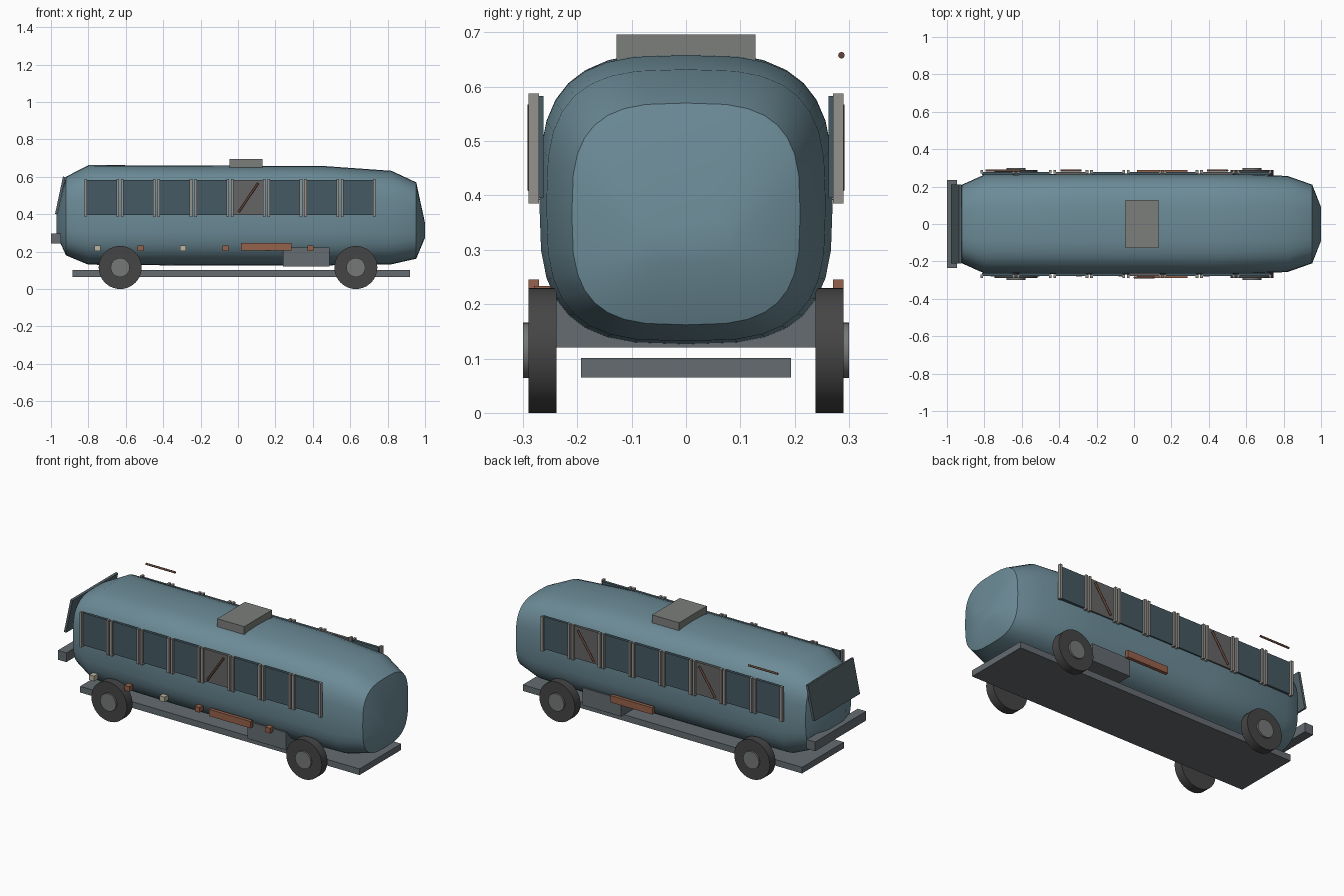
import bpy, bmesh, math
from mathutils import Matrix

if "Cube" in bpy.data.objects:
    bpy.data.objects.remove(bpy.data.objects["Cube"])


def mat(name, r, g, b):
    m = bpy.data.materials.new(name)
    m.diffuse_color = (r, g, b, 1)
    m.use_nodes = True
    m.node_tree.nodes["Principled BSDF"].inputs["Base Color"].default_value = m.diffuse_color
    return m


PAINT = mat("blue_paint", 0.15, 0.26, 0.31)
GLASS = mat("dark_glass", 0.06, 0.10, 0.125)
TRIM = mat("trim_metal", 0.30, 0.29, 0.27)
BOARD = mat("board_grey", 0.13, 0.13, 0.13)
RUST = mat("rust", 0.30, 0.12, 0.07)
BAR = mat("dark_rust", 0.13, 0.06, 0.04)
CREAM = mat("cream", 0.50, 0.46, 0.36)
FRAME = mat("frame_grey", 0.13, 0.15, 0.165)
ROOF = mat("roof_grey", 0.20, 0.21, 0.20)
TYRE = mat("tyre_rubber", 0.06, 0.06, 0.06)
HUB = mat("hub_metal", 0.18, 0.19, 0.19)
PANEL = mat("rear_glass", 0.09, 0.125, 0.14)


def finish(bm, name, material):
    bmesh.ops.recalc_face_normals(bm, faces=bm.faces)
    me = bpy.data.meshes.new(name)
    bm.to_mesh(me)
    bm.free()
    ob = bpy.data.objects.new(name, me)
    me.materials.append(material)
    bpy.context.collection.objects.link(ob)
    return ob


def smooth(ob, angle):
    bpy.ops.object.select_all(action='DESELECT')
    ob.select_set(True)
    bpy.context.view_layer.objects.active = ob
    bpy.ops.object.shade_smooth_by_angle(angle=math.radians(angle))


def box(name, x, y, z, material, tilt=0.0):
    """Box from (min, max) ranges, optionally tilted about its own y axis."""
    bm = bmesh.new()
    size = [r[1] - r[0] for r in (x, y, z)]
    mid = [(r[0] + r[1]) / 2 for r in (x, y, z)]
    m = Matrix.Translation(mid) @ Matrix.Rotation(tilt, 4, 'Y') @ Matrix.Diagonal((*size, 1))
    bmesh.ops.create_cube(bm, size=1, matrix=m)
    return finish(bm, name, material)


def side_box(name, x, y, z, side, material):
    return box(name, x, sorted((side * y[0], side * y[1])), z, material)


def cylinder(name, centre, radius, length, rot, material, segments):
    bm = bmesh.new()
    bmesh.ops.create_cone(bm, cap_ends=True, segments=segments, radius1=radius, radius2=radius,
                          depth=length, matrix=Matrix.Translation(centre) @ rot)
    ob = finish(bm, name, material)
    smooth(ob, 40)
    return ob


# Body shell: rounded-square sections (x, half width, bottom z, top z) lofted along x
SECTIONS = [(-0.97, 0.09, 0.29, 0.40), (-0.92, 0.21, 0.18, 0.60), (-0.80, 0.264, 0.13, 0.662),
            (-0.30, 0.27, 0.126, 0.66), (0.45, 0.27, 0.126, 0.658), (0.82, 0.257, 0.132, 0.632),
            (0.953, 0.21, 0.162, 0.57), (1.0, 0.09, 0.275, 0.352)]
N = 32
bm = bmesh.new()
rings = []
for x, w, lo, hi in SECTIONS:
    ring = []
    for i in range(N):
        c, s = math.cos(2 * math.pi * i / N), math.sin(2 * math.pi * i / N)
        y = w * math.copysign(abs(c) ** 0.64, c)
        z = (lo + hi) / 2 + (hi - lo) / 2 * math.copysign(abs(s) ** 0.64, s)
        ring.append(bm.verts.new((x, y, z)))
    rings.append(ring)
for a, b in zip(rings, rings[1:]):
    for i in range(N):
        j = (i + 1) % N
        bm.faces.new((a[i], a[j], b[j], b[i]))
bm.faces.new(rings[0])
bm.faces.new(rings[-1])
smooth(finish(bm, "bus_body", PAINT), 35)

# Side windows with a pillar at each edge; some are boarded up with a diagonal bar
BOARDED = {-1: (4,), 1: (2, 6)}
for side, label in ((-1, "front"), (1, "back")):
    for i in range(8):
        x = -0.729 + 0.196 * i
        boarded = i in BOARDED[side]
        side_box(f"{label}_{'boarded' if boarded else 'glass'}_window_{i}", (x - 0.083, x + 0.083),
                 (0.262, 0.278), (0.395, 0.583), side, BOARD if boarded else GLASS)
        for k in (-1, 1):
            px = x + k * 0.086
            side_box(f"{label}_pillar_{i}_{k}", (px - 0.007, px + 0.007), (0.27, 0.29),
                     (0.385, 0.588), side, TRIM)
        if boarded:
            cylinder(f"{label}_diagonal_bar_{i}", (x, side * 0.286, 0.488), 0.006, 0.187,
                     Matrix.Rotation(math.radians(34), 4, 'Y'), BAR, 10)
    # Rust-coloured side strip
    side_box(f"{label}_side_strip", (0.015, 0.285), (0.27, 0.29), (0.205, 0.245), side, RUST)

# Loose bar beside the roof edge
cylinder("loose_roof_bar", (-0.70, 0.286, 0.658), 0.006, 0.19,
         Matrix.Rotation(math.radians(90), 4, 'Y'), BAR, 10)

# Small marker lamps along the front side
for i in range(6):
    x = -0.75 + 0.2275 * i
    side_box(f"marker_lamp_{i}", (x - 0.016, x + 0.016), (0.245, 0.28), (0.203, 0.233), -1,
             RUST if i % 2 else CREAM)

# Chassis, side locker, roof vent, rear bumper and tilted rear window
box("chassis_plate", (-0.885, 0.92), (-0.193, 0.193), (0.065, 0.101), FRAME)
box("underfloor_locker", (0.24, 0.49), (-0.255, 0.255), (0.12, 0.222), FRAME)
box("roof_vent", (-0.045, 0.13), (-0.128, 0.128), (0.645, 0.696), ROOF)
box("rear_bumper", (-1.0, -0.945), (-0.235, 0.235), (0.242, 0.296), FRAME)
box("rear_window", (-0.957, -0.943), (-0.21, 0.21), (0.398, 0.602), PANEL, math.radians(12))

# Wheels with hubs
TURN = Matrix.Rotation(math.radians(90), 4, 'X')
for x in (-0.63, 0.63):
    for side in (-1, 1):
        tag = f"{'rear' if x < 0 else 'nose'}_{'front' if side < 0 else 'back'}"
        cylinder(f"{tag}_tyre", (x, side * 0.264, 0.115), 0.115, 0.052, TURN, TYRE, 40)
        cylinder(f"{tag}_hub", (x, side * 0.275, 0.115), 0.051, 0.05, TURN, HUB, 24)
